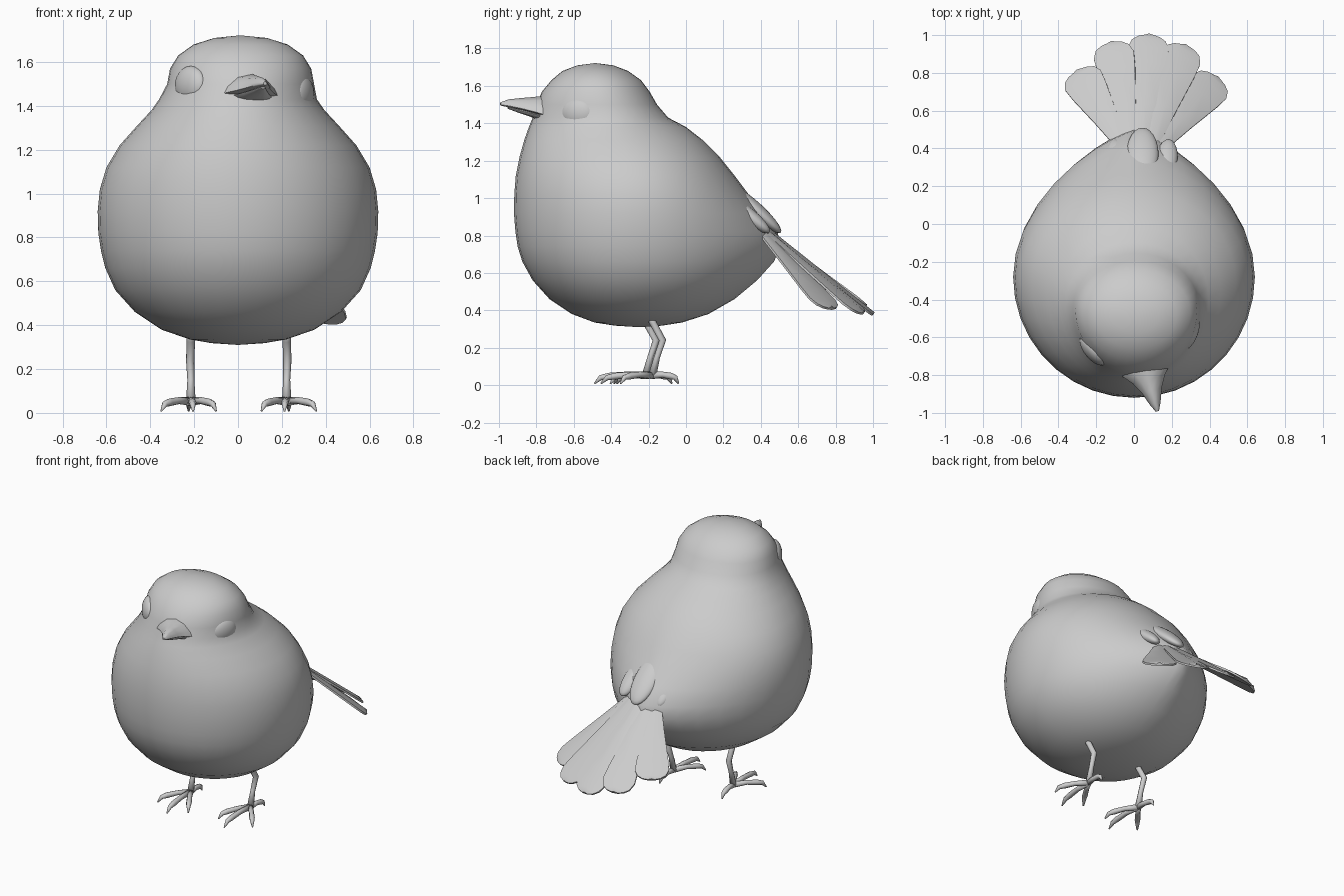
import bpy, bmesh
from math import sin, cos, pi, copysign
from mathutils import Vector, Matrix

if "Cube" in bpy.data.objects:
    bpy.data.objects.remove(bpy.data.objects["Cube"])


def finish(name, bm, angle=None):
    bmesh.ops.recalc_face_normals(bm, faces=bm.faces)
    me = bpy.data.meshes.new(name)
    bm.to_mesh(me)
    bm.free()
    ob = bpy.data.objects.new(name, me)
    bpy.context.collection.objects.link(ob)
    bpy.context.view_layer.objects.active = ob
    bpy.ops.object.select_all(action='DESELECT')
    ob.select_set(True)
    if angle:
        bpy.ops.object.shade_smooth_by_angle(angle=angle)
    else:
        bpy.ops.object.shade_smooth()
    return ob


def loft(name, rings, start=None, end=None, angle=None):
    """Skin closed rings of points, closing the ends on poles or with caps."""
    bm = bmesh.new()
    rows = [[bm.verts.new(p) for p in r] for r in rings]
    n = len(rows[0])
    for a, b in zip(rows, rows[1:]):
        for i in range(n):
            j = (i + 1) % n
            bm.faces.new((a[i], a[j], b[j], b[i]))
    for row, pole in ((rows[0], start), (rows[-1], end)):
        if pole is None:
            bm.faces.new(row)
        else:
            v = bm.verts.new(pole)
            for i in range(n):
                bm.faces.new((row[i], row[(i + 1) % n], v))
    return finish(name, bm, angle)


def ellipsoid(name, centre, axes, radii):
    """Ellipsoid whose local x and z follow the two given axes."""
    x = Vector(axes[0]).normalized()
    z = Vector(axes[1])
    z = (z - x * z.dot(x)).normalized()
    y = z.cross(x)
    rot = Matrix((x, y, z)).transposed().to_4x4()
    bm = bmesh.new()
    bmesh.ops.create_uvsphere(bm, u_segments=24, v_segments=14, radius=1)
    bm.transform(Matrix.Translation(centre) @ rot @ Matrix.Diagonal((*radii, 1)))
    return finish(name, bm)


def tube(name, pts, radii, sides=8):
    """Tapered tube through a few points."""
    pts = [Vector(p) for p in pts]
    rings = []
    for i, p in enumerate(pts):
        t = (pts[min(i + 1, len(pts) - 1)] - pts[max(i - 1, 0)]).normalized()
        u = t.cross(Vector((1, 0, 0) if abs(t.x) < 0.8 else (0, 0, 1))).normalized()
        v = t.cross(u)
        rings.append([p + radii[i] * (u * cos(2 * pi * k / sides) + v * sin(2 * pi * k / sides))
                      for k in range(sides)])
    return loft(name, rings)


# Body and head: z, half width, front y, back y, y of widest point, back taper
profile = [
    (0.318, 0.12, -0.38, -0.13, -0.25, 1.0),
    (0.335, 0.22, -0.49, -0.02, -0.26, 1.0),
    (0.38, 0.35, -0.61, 0.12, -0.27, 1.05),
    (0.46, 0.47, -0.73, 0.26, -0.28, 1.15),
    (0.56, 0.56, -0.82, 0.38, -0.28, 1.3),
    (0.66, 0.605, -0.875, 0.47, -0.28, 1.5),
    (0.74, 0.625, -0.90, 0.505, -0.28, 1.6),
    (0.82, 0.637, -0.912, 0.49, -0.28, 1.55),
    (0.92, 0.64, -0.92, 0.415, -0.28, 1.35),
    (1.02, 0.63, -0.918, 0.335, -0.28, 1.2),
    (1.12, 0.60, -0.91, 0.26, -0.29, 1.1),
    (1.22, 0.54, -0.89, 0.18, -0.31, 1.0),
    (1.31, 0.46, -0.865, 0.09, -0.35, 1.0),
    (1.38, 0.395, -0.84, -0.0, -0.40, 1.0),
    (1.43, 0.36, -0.82, -0.095, -0.43, 1.0),
    (1.50, 0.335, -0.80, -0.155, -0.45, 1.0),
    (1.57, 0.322, -0.77, -0.195, -0.46, 1.0),
    (1.63, 0.285, -0.72, -0.24, -0.47, 1.0),
    (1.68, 0.215, -0.66, -0.31, -0.48, 1.0),
    (1.71, 0.12, -0.58, -0.39, -0.48, 1.0),
]
SEG = 36
rings = []
for z, w, yf, yb, yc, taper in profile:
    shift = 0.012 if z > 1.45 else 0.0
    ring = []
    for k in range(SEG):
        a = 2 * pi * k / SEG
        c, s = cos(a), sin(a)
        if s > 0:
            ring.append((shift + copysign(w * abs(c) ** taper, c), yc + (yb - yc) * s, z))
        else:
            ring.append((shift + w * c, yc + (yc - yf) * s, z))
    rings.append(ring)
loft("body", rings, (0, -0.25, 0.31), (0.01, -0.485, 1.722))

# Eyes, set on a head turned slightly to one side
ellipsoid("eye_left", (-0.215, -0.665, 1.495), ((0.62, -0.78, 0), (-0.78, -0.62, 0.05)),
          (0.1, 0.088, 0.05))
ellipsoid("eye_right", (0.288, -0.575, 1.45), ((0.37, 0.93, 0), (0.93, -0.37, -0.05)),
          (0.1, 0.088, 0.05))

# Beak: forward distance, half width, top z, edge z, bottom z
fwd, side = Vector((0.26, -0.966, 0)), Vector((0.966, 0.26, -0.07))
root = Vector((0.06, -0.755, 0))


def beak(name, stations, lower):
    out = []
    for d, hw, zt, ze, zb in stations:
        ring = []
        for k in range(12):
            a = 2 * pi * k / 12
            c, s = cos(a), sin(a)
            h = (zt - ze) * s * abs(s) ** 0.6 if s > 0 else (ze - zb) * s
            p = root + fwd * d + side * hw * c
            p.z += ze + h
            ring.append(p)
        out.append(ring)
    return loft(name, out, angle=0.9)


beak("beak_upper", [(-0.06, 0.15, 1.55, 1.44, 1.43), (0.02, 0.13, 1.545, 1.45, 1.44),
                    (0.07, 0.088, 1.54, 1.465, 1.455), (0.13, 0.055, 1.535, 1.48, 1.47),
                    (0.2, 0.03, 1.528, 1.494, 1.485), (0.245, 0.009, 1.512, 1.5, 1.495)], False)
beak("beak_lower", [(-0.06, 0.12, 1.45, 1.44, 1.40), (0.02, 0.1, 1.45, 1.44, 1.412),
                    (0.08, 0.065, 1.465, 1.455, 1.435), (0.15, 0.035, 1.48, 1.47, 1.458),
                    (0.205, 0.01, 1.49, 1.485, 1.478)], True)


# Tail: five overlapping feathers in a slightly rolled and arched fan
def feather(name, base, tip, across):
    base, tip = Vector(base), Vector(tip)
    axis = tip - base
    across = Vector(across)
    across = (across - axis * across.dot(axis) / axis.length_squared).normalized()
    up = across.cross(axis).normalized()
    if up.z < 0:
        up = -up
    out = []
    for u, hw in ((0, 0.03), (0.4, 0.065), (0.75, 0.1), (0.88, 0.108),
                  (0.95, 0.09), (0.985, 0.058), (1.0, 0.02)):
        m = base + axis * u
        t = 0.009
        out.append([m - across * hw - up * t, m + up * -t, m + across * hw - up * t,
                    m + across * hw + up * t * 0.3, m + up * t * 1.6, m - across * hw + up * t * 0.3])
    return loft(name, out, angle=0.6)


feather("tail_feather_1", (-0.05, 0.40, 0.83), (-0.30, 0.81, 0.50), (1, 0.5, 0.0))
feather("tail_feather_2", (-0.01, 0.40, 0.845), (-0.12, 0.96, 0.42), (1, 0.2, 0.03))
feather("tail_feather_3", (0.04, 0.40, 0.855), (0.08, 1.0, 0.378), (1, 0, -0.05))
feather("tail_feather_4", (0.09, 0.40, 0.845), (0.27, 0.945, 0.385), (1, -0.2, -0.15))
feather("tail_feather_5", (0.13, 0.40, 0.825), (0.44, 0.775, 0.41), (1, -0.5, -0.15))

# Covert feathers over the tail root
for name, c, d, r in (("covert_middle", (0.045, 0.37, 0.94), (0.0, 0.75, -0.68), (0.185, 0.085, 0.04)),
                      ("covert_left", (-0.09, 0.33, 0.91), (-0.05, 0.75, -0.6), (0.15, 0.06, 0.04)),
                      ("covert_right", (0.17, 0.33, 0.91), (0.1, 0.75, -0.6), (0.15, 0.06, 0.04))):
    ellipsoid(name, c, (d, (0, 0.65, 0.75)), r)

# Legs and feet
for label, sx, x, dy in (("left", -1, -0.215, -0.015), ("right", 1, 0.222, 0.02)):
    y = -0.2 + dy
    tube("leg_" + label, [(x, y - 0.03, 0.40), (x, y + 0.005, 0.33), (x + sx * 0.003, y + 0.055, 0.24),
                          (x, y + 0.025, 0.15), (x, y, 0.05)],
         [0.022, 0.019, 0.019, 0.016, 0.022])
    toes = {"inner": (-sx * 0.115, -0.19), "middle": (-sx * 0.01, -0.275),
            "outer": (sx * 0.135, -0.17), "back": (sx * 0.01, 0.14)}
    for toe, (tx, ty) in toes.items():
        path = [(x + tx * f, y + ty * f, z) for f, z in
                ((0, 0.052), (0.4, 0.056), (0.72, 0.048), (0.88, 0.04), (1, 0.008))]
        tube("toe_%s_%s" % (toe, label), path, [0.02, 0.016, 0.018, 0.014, 0.004])
